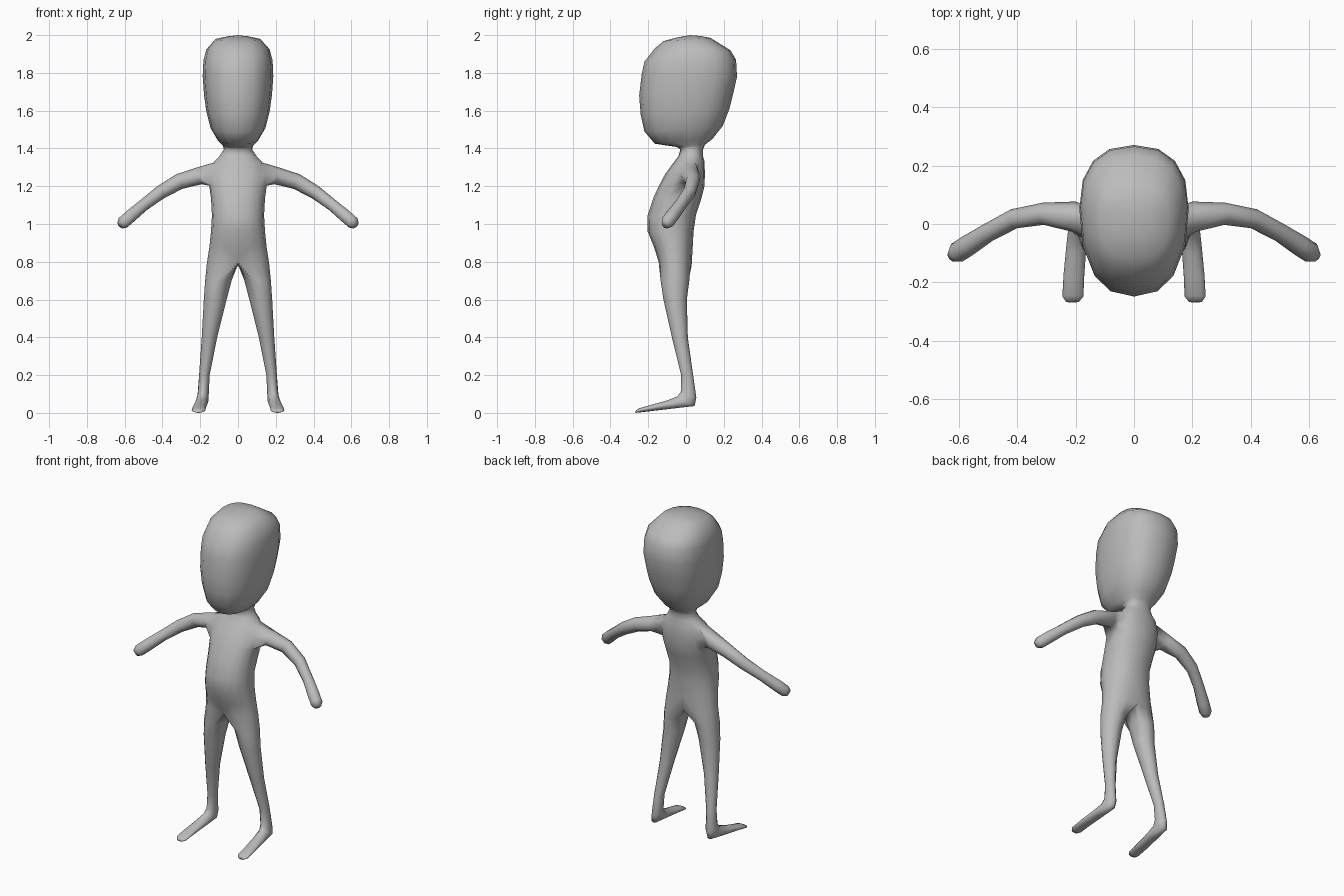
import bpy, bmesh, math
from mathutils import Vector

if "Cube" in bpy.data.objects:
    bpy.data.objects.remove(bpy.data.objects["Cube"])

bm = bmesh.new()


def spow(v, p):
    return math.copysign(abs(v) ** p, v) if abs(v) > 1e-6 else 0.0


def ring(yf, zf, yb, zb, x0, rx, degrees, power=2.0, mid=0.5):
    """Cross-section between a front point and a back point, widest at mid."""
    front, back = Vector((0, yf, zf)), Vector((0, yb, zb))
    centre = front.lerp(back, mid)
    verts = []
    for d in degrees:
        c = spow(math.cos(math.radians(d)), 2 / power)
        s = spow(math.sin(math.radians(d)), 2 / power)
        p = centre.lerp(front, c) if c > 0 else centre.lerp(back, -c)
        verts.append(bm.verts.new((x0 + rx * s, p.y, p.z)))
    return verts


def bridge(a, b, closed=True, skip=()):
    n = len(a)
    for i in range(n if closed else n - 1):
        if i not in skip:
            j = (i + 1) % n
            bm.faces.new((a[i], a[j], b[j], b[i]))


# Trunk, neck and head: half cross-sections (y front, z front, y back, z back, half width)
trunk = [
    (-.145, .80, .03, .78, .165), (-.17, .88, .035, .87, .152),
    (-.203, .96, .04, .96, .143), (-.205, 1.04, .053, 1.05, .138),
    (-.172, 1.14, .08, 1.13, .143), (-.142, 1.205, .098, 1.20, .152),
    (-.11, 1.265, .10, 1.265, .155), (-.07, 1.32, .098, 1.33, .13),
    (-.04, 1.36, .09, 1.36, .098), (-.03, 1.395, .09, 1.395, .075),
]
head = [
    (-.05, 1.408, .10, 1.42, .08), (-.165, 1.425, .14, 1.45, .105),
    (-.22, 1.49, .195, 1.52, .145), (-.24, 1.58, .23, 1.61, .168),
    (-.248, 1.68, .25, 1.69, .18), (-.235, 1.79, .27, 1.78, .187),
    (-.22, 1.86, .265, 1.87, .183), (-.165, 1.93, .235, 1.92, .168),
    (-.12, 1.968, .13, 1.985, .12), (-.05, 1.987, .08, 1.995, .06),
]
half = [i * 22.5 for i in range(9)]
rings = [ring(*r[:4], 0, r[4], half, 2.2) for r in trunk]
rings += [ring(*r[:4], 0, r[4], half, 2.4, 0.57) for r in head]
ARM_ROW = 5
for i in range(len(rings) - 1):
    # leave a two by two opening for the arm
    bridge(rings[i], rings[i + 1], False, (3, 4) if i in (ARM_ROW, ARM_ROW + 1) else ())
crown = bm.verts.new((0, .02, 2.0))
for a, b in zip(rings[-1], rings[-1][1:]):
    bm.faces.new((a, b, crown))

# Leg and foot: (y front, z front, y back, z back, inner x, outer x)
leg = [
    (-.135, .70, .018, .70, .034, .174), (-.12, .60, .005, .60, .06, .181),
    (-.075, .40, .01, .40, .11, .192), (-.026, .20, .038, .20, .15, .206),
    (-.027, .115, .055, .08, .155, .214), (-.045, .088, .046, .036, .157, .223),
    (-.10, .066, -.06, .024, .163, .232), (-.18, .044, -.17, .011, .17, .241),
    (-.245, .025, -.25, .002, .173, .245), (-.265, .014, -.268, 0, .188, .232),
]
around = [-20 + i * 27.5 for i in range(9)] + [235, 270, 305]
crotch = [bm.verts.new((0, y, z)) for y, z in ((-.01, .785), (-.055, .785), (-.10, .79))]
last = rings[0] + crotch
for yf, zf, yb, zb, xi, xo in leg:
    cur = ring(yf, zf, yb, zb, (xi + xo) / 2, (xo - xi) / 2, around)
    bridge(last, cur)
    last = cur
bm.faces.new(last)

# Arm and hand: (x, y, z, horizontal radius, vertical radius)
arm = [
    (.205, .025, 1.255, .052, .046), (.31, .035, 1.225, .038, .042),
    (.41, .018, 1.168, .034, .037), (.50, -.03, 1.10, .032, .033),
    (.565, -.072, 1.045, .036, .036), (.605, -.098, 1.01, .036, .036),
    (.622, -.111, .994, .021, .022),
]
lo, me, hi = rings[ARM_ROW:ARM_ROW + 3]
last = [me[3], hi[3], hi[4], hi[5], me[5], lo[5], lo[4], lo[3]]
for i, (x, y, z, rh, rv) in enumerate(arm):
    a, b = Vector(arm[max(i - 1, 0)][:3]), Vector(arm[min(i + 1, len(arm) - 1)][:3])
    t = (b - a).normalized()
    side = Vector((0, 0, 1)).cross(t).normalized()
    up = t.cross(side)
    cur = []
    for k in range(8):
        ang = k * math.pi / 4
        cur.append(bm.verts.new(Vector((x, y, z)) - side * rh * math.cos(ang) + up * rv * math.sin(ang)))
    bridge(last, cur)
    last = cur
bm.faces.new(last)

# Mirror the half into the whole figure
for v in bm.verts:
    if abs(v.co.x) < 1e-4:
        v.co.x = 0
bmesh.ops.mirror(bm, geom=bm.verts[:] + bm.edges[:] + bm.faces[:], axis='X', merge_dist=1e-4)
bmesh.ops.remove_doubles(bm, verts=bm.verts[:], dist=1e-4)
bmesh.ops.recalc_face_normals(bm, faces=bm.faces[:])
for f in bm.faces:
    f.smooth = True

mesh = bpy.data.meshes.new("figure_body")
bm.to_mesh(mesh)
bm.free()
body = bpy.data.objects.new("figure_body", mesh)
bpy.context.collection.objects.link(body)
grey = bpy.data.materials.new("plain_grey")
grey.diffuse_color = (.5, .5, .5, 1)
grey.use_nodes = True
grey.node_tree.nodes["Principled BSDF"].inputs["Base Color"].default_value = grey.diffuse_color
mesh.materials.append(grey)
